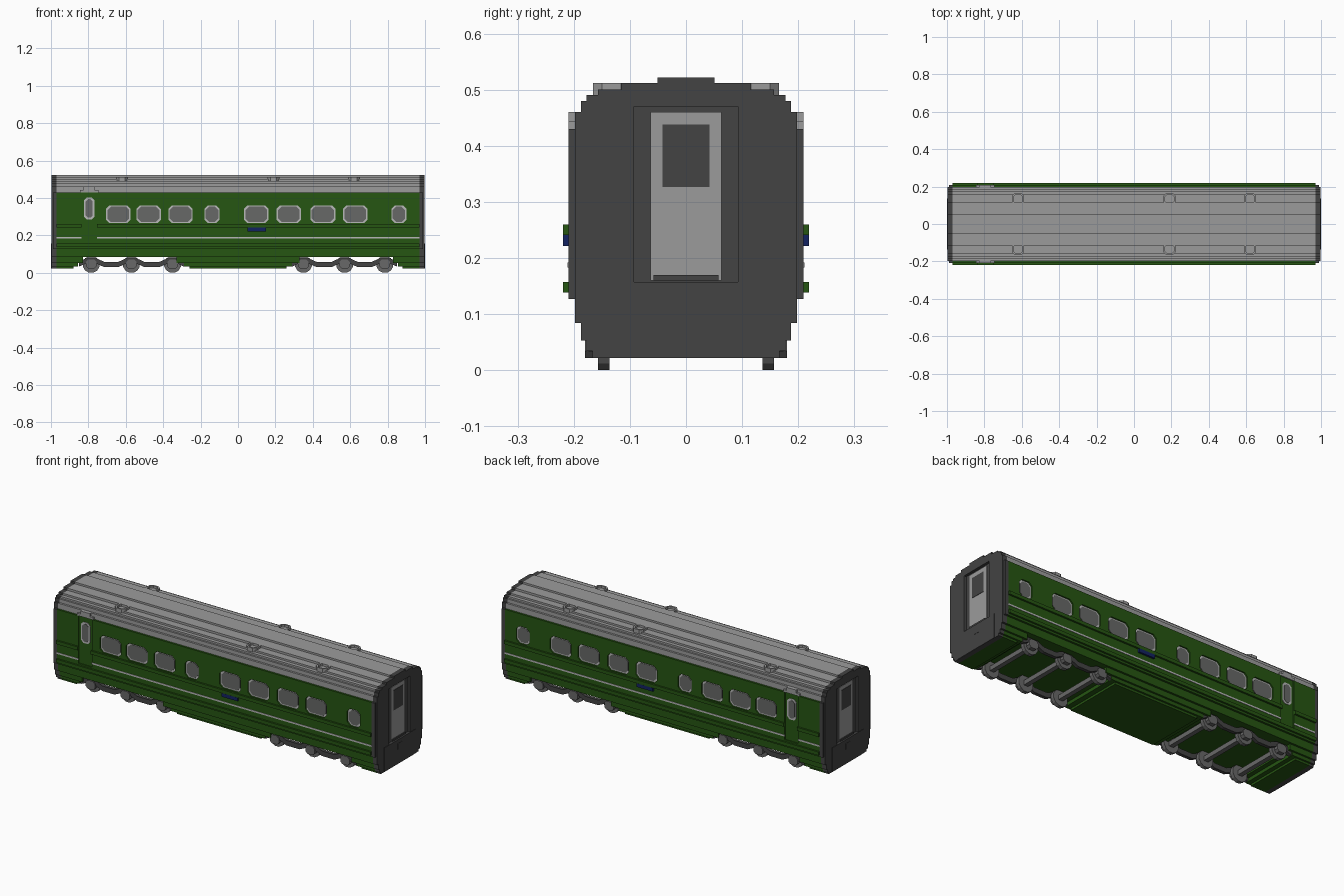
import bpy, bmesh, math

if "Cube" in bpy.data.objects:
    bpy.data.objects.remove(bpy.data.objects["Cube"])


def material(name, rgb):
    m = bpy.data.materials.new(name)
    m.use_nodes = True
    col = (*rgb, 1)
    m.diffuse_color = col
    bsdf = m.node_tree.nodes["Principled BSDF"]
    bsdf.inputs["Base Color"].default_value = col
    bsdf.inputs["Roughness"].default_value = 0.8
    return m


GREEN = material("coach green", (0.019, 0.092, 0.006))
SILVER = material("roof silver", (0.33, 0.33, 0.33))
DARK = material("dark grey", (0.056, 0.056, 0.056))
GLASS = material("window grey", (0.135, 0.14, 0.135))
STEEL = material("wheel steel", (0.14, 0.14, 0.14))
PALE = material("pale trim", (0.48, 0.48, 0.48))
BLUE = material("plate blue", (0.006, 0.016, 0.12))

PLACE = {"x": lambda u, v, w: (w, u, v),
         "y": lambda u, v, w: (u, w, v),
         "z": lambda u, v, w: (u, v, w)}


def add_prism(bm, pts, axis, a, b):
    """Outline in the two other axes, extruded along axis from a to b."""
    n = len(pts)
    rows = [[bm.verts.new(PLACE[axis](u, v, w)) for u, v in pts] for w in (a, b)]
    bm.faces.new(rows[0])
    bm.faces.new(rows[1])
    for i in range(n):
        j = (i + 1) % n
        bm.faces.new((rows[0][i], rows[0][j], rows[1][j], rows[1][i]))


def make(name, prisms, mat=None):
    bm = bmesh.new()
    for p in prisms:
        add_prism(bm, *p)
    bmesh.ops.recalc_face_normals(bm, faces=bm.faces)
    me = bpy.data.meshes.new(name)
    bm.to_mesh(me)
    bm.free()
    if mat:
        me.materials.append(mat)
    ob = bpy.data.objects.new(name, me)
    bpy.context.collection.objects.link(ob)
    return ob


def rect(u0, u1, v0, v1):
    return [(u0, v0), (u1, v0), (u1, v1), (u0, v1)]


def box(x0, x1, y0, y1, z0, z1):
    return (rect(x0, x1, y0, y1), "z", z0, z1)


def rounded(u0, u1, v0, v1, c):
    """Rectangle with clipped corners."""
    return [(u0 + c, v0), (u1 - c, v0), (u1, v0 + c), (u1, v1 - c),
            (u1 - c, v1), (u0 + c, v1), (u0, v1 - c), (u0, v0 + c)]


def stepped(z0, steps, limit=1.0):
    """Symmetric stair profile; steps are (top z, half width)."""
    right, z = [], z0
    for top, half in steps:
        h = min(half, limit)
        if right and right[-1][0] == h:
            right[-1] = (h, top)
        else:
            right += [(h, z), (h, top)]
        z = top
    return right + [(-y, zz) for y, zz in reversed(right)]


def cut(ob, prisms):
    cutter = make("cutter", prisms)
    cutter.hide_render = True
    mod = ob.modifiers.new("cut", "BOOLEAN")
    mod.operation = "DIFFERENCE"
    mod.solver = "EXACT"
    mod.object = cutter
    bpy.context.view_layer.objects.active = ob
    bpy.ops.object.modifier_apply(modifier=mod.name)
    bpy.data.objects.remove(cutter)


SKIRT = [(0.034, 0.167), (0.053, 0.177), (0.084, 0.187)]
WALL = [(0.127, 0.198), (0.43, 0.209)]
ROOF = [(0.46, 0.198), (0.48, 0.187), (0.49, 0.177), (0.50, 0.157),
        (0.512, 0.115), (0.522, 0.051)]
XE = 0.97          # inner face of the end caps
YW = 0.209         # outer face of the side walls
SIDES = (-1, 1)

# Window spans along the coach
WINDOWS = [(-0.705, -0.575), (-0.543, -0.413), (-0.372, -0.242), (-0.180, -0.098),
           (0.033, 0.163), (0.207, 0.337), (0.387, 0.520), (0.562, 0.692),
           (0.820, 0.900)]
WZ = (0.265, 0.36)
DOOR = (-0.837, -0.755)

# Main body with recessed windows and doors
body = make("body", [(stepped(0.084, WALL), "x", -XE, XE)], GREEN)
holes = []
for s in SIDES:
    for x0, x1 in WINDOWS:
        holes.append((rounded(x0, x1, *WZ, 0.018), "y", s * 0.198, s * 0.25))
    holes.append((rect(*DOOR, 0.165, 0.45), "y", s * 0.203, s * 0.25))
cut(body, holes)

# Roof
make("roof", [(stepped(0.43, ROOF), "x", -XE, XE)], SILVER)

# Lower skirt, stepped around the bogie openings
layers, z = [], 0.022
for (top, half), inner, outer in zip(SKIRT, (0.26, 0.29, 0.33), (0.88, 0.855, 0.83)):
    for x0, x1 in ((-XE, -outer), (-inner, inner), (outer, XE)):
        layers.append(box(x0, x1, -half, half, z, top))
    z = top
make("skirt", layers, GREEN)

for s in SIDES:
    # Windows
    make("window_frames", [(rounded(x0, x1, *WZ, 0.018), "y", s * 0.195, s * 0.201)
                           for x0, x1 in WINDOWS], PALE)
    make("window_glass", [(rounded(x0 + 0.007, x1 - 0.007, WZ[0] + 0.007, WZ[1] - 0.007, 0.018),
                           "y", s * 0.195, s * 0.203) for x0, x1 in WINDOWS], GLASS)
    # Side door window and the arch above it
    make("door_window_frame", [(rounded(-0.824, -0.768, 0.285, 0.402, 0.014),
                                "y", s * 0.198, s * 0.206)], PALE)
    make("door_window_glass", [(rounded(-0.815, -0.777, 0.294, 0.393, 0.012),
                                "y", s * 0.198, s * 0.208)], GLASS)
    make("door_arch", [box(-0.845, -0.747, s * 0.19, s * YW, 0.43, 0.443),
                       box(-0.825, -0.767, s * 0.185, s * YW, 0.443, 0.46)], SILVER)
    # Raised rails and the pale line
    make("side_rails", [box(-XE, XE, s * 0.205, s * 0.219, 0.138, 0.157),
                        box(-XE, DOOR[0], s * 0.205, s * 0.219, 0.241, 0.26),
                        box(DOOR[1], XE, s * 0.205, s * 0.219, 0.241, 0.26)], GREEN)
    make("pale_line", [box(-XE, DOOR[0], s * 0.206, s * 0.211, 0.183, 0.192),
                       box(DOOR[1], XE, s * 0.206, s * 0.211, 0.183, 0.192)], PALE)
    make("side_plate", [box(0.052, 0.15, s * 0.205, s * 0.2195, 0.221, 0.241)], BLUE)

    # Roof vent rings
    for x in (-0.62, 0.19, 0.62):
        y = s * 0.133
        outer = rounded(x - 0.033, x + 0.033, y - 0.033, y + 0.033, 0.016)
        inner = rounded(x - 0.024, x + 0.024, y - 0.024, y + 0.024, 0.012)
        ring = make("roof_vent", [(outer, "z", 0.485, 0.512)], SILVER)
        cut(ring, [(inner, "z", 0.47, 0.53)])

# End caps with gangway recess, door and lower panel
FULL = SKIRT + WALL + ROOF
for e in SIDES:
    recess = [(rect(-0.093, 0.093, 0.157, 0.47), "x", e * 0.983, e * 1.05)]
    rim = make("end_rim", [(stepped(0.022, FULL), "x", e * XE, e * 0.99)], DARK)
    cut(rim, recess)
    face = make("end_face", [(stepped(0.022, FULL, 0.198), "x", e * 0.989, e * 0.997)], DARK)
    cut(face, recess)
    make("end_lower_panel", [box(e * 0.98, e * 0.999, -0.136, 0.136, 0.0225, 0.157),
                             box(e * 0.98, e * 1.0, -0.021, 0.021, 0.105, 0.136)], DARK)
    make("end_door", [box(e * 0.975, e * 0.987, -0.063, 0.063, 0.16, 0.46)], SILVER)
    make("end_door_window", [box(e * 0.975, e * 0.989, -0.042, 0.042, 0.326, 0.438)], DARK)
    make("end_door_sill", [box(e * 0.975, e * 0.993, -0.058, 0.058, 0.16, 0.17)], DARK)

# Bogies: wheels, axles, axle boxes and side frames
AXLES = (0.35, 0.57, 0.785)
for e in SIDES:
    wheels, axles, boxes, frames = [], [], [], []
    for x in AXLES:
        cx = e * x
        disc = [(cx + 0.046 * math.cos(math.pi * (k + 0.5) / 6),
                 0.0445 + 0.046 * math.sin(math.pi * (k + 0.5) / 6)) for k in range(12)]
        axles.append(box(cx - 0.013, cx + 0.013, -0.14, 0.14, 0.032, 0.057))
        for s in SIDES:
            wheels.append((disc, "y", s * 0.136, s * 0.157))
            boxes.append((rounded(cx - 0.028, cx + 0.028, 0.022, 0.07, 0.012),
                          "y", s * 0.15, s * 0.18))
    # Frame dips between the axles
    path = [(0.29, 0.045), (0.32, 0.06), (0.38, 0.06), (0.42, 0.042), (0.50, 0.042),
            (0.54, 0.06), (0.60, 0.06), (0.64, 0.042), (0.715, 0.042), (0.755, 0.06),
            (0.815, 0.06), (0.85, 0.045)]
    outline = [(e * x, z - 0.012) for x, z in path] + [(e * x, z + 0.016) for x, z in reversed(path)]
    for s in SIDES:
        frames.append((outline, "y", s * 0.155, s * 0.174))
    make("bogie_wheels", wheels, STEEL)
    make("bogie_axles", axles, STEEL)
    make("axle_boxes", boxes, STEEL)
    make("bogie_frames", frames, DARK)
